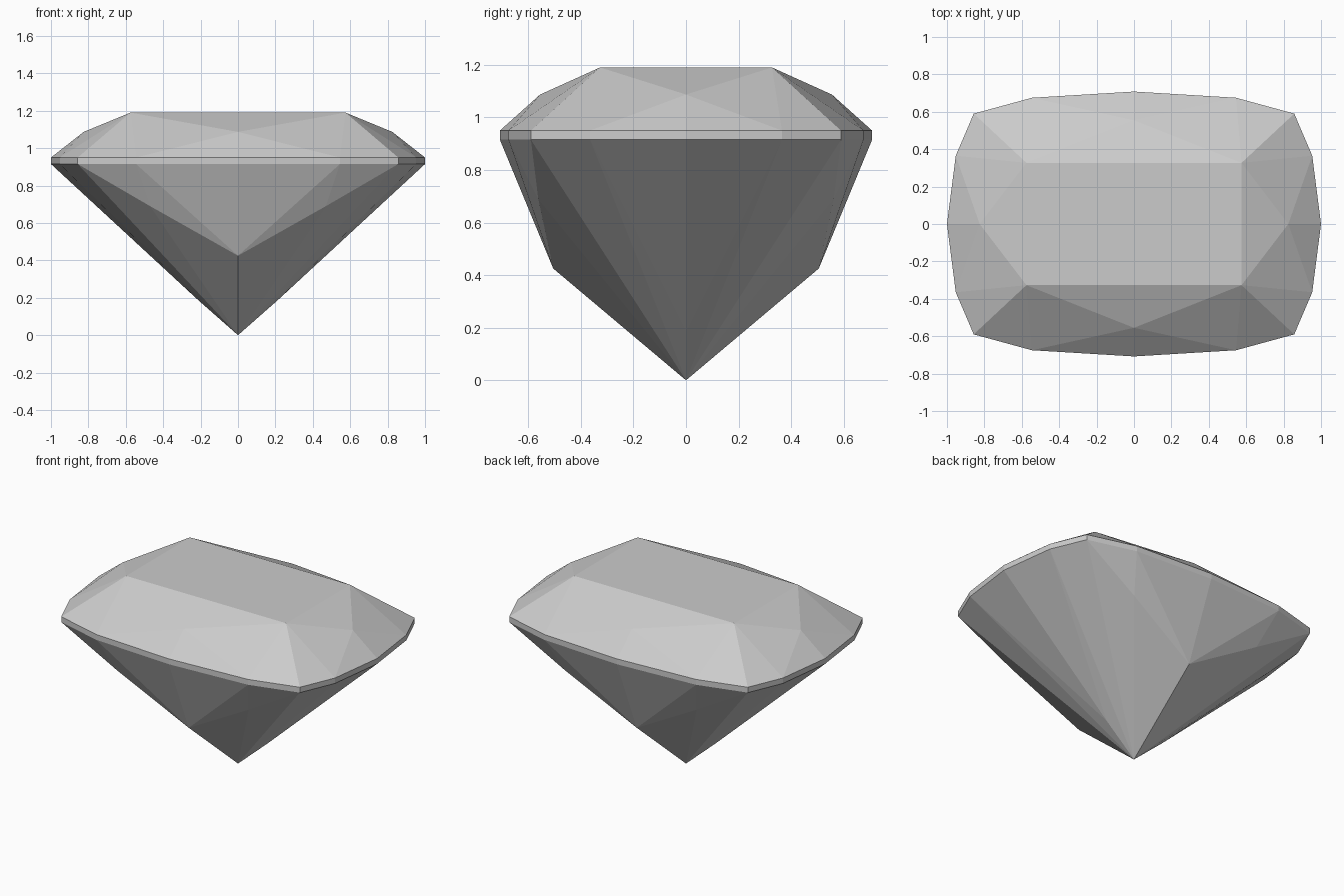
import bpy
import bmesh

cube = bpy.data.objects.get("Cube")
if cube:
    bpy.data.objects.remove(cube, do_unlink=True)

stone = bpy.data.materials.new("stone grey")
stone.use_nodes = True
grey = (0.6, 0.6, 0.6, 1)
stone.diffuse_color = grey
stone.node_tree.nodes["Principled BSDF"].inputs["Base Color"].default_value = grey

GIRDLE_LOW, GIRDLE_TOP = 0.915, 0.95


def mirrored(points):
    """Repeat points of one quarter in all four quarters."""
    return sorted({(sx * x, sy * y, z) for x, y, z in points
                   for sx in (1, -1) for sy in (1, -1)})


def outline(z):
    quarter = [(1, 0), (0.953, 0.365), (0.857, 0.59), (0.545, 0.675), (0, 0.708)]
    return [(x, y, z) for x, y in quarter]


def faceted(name, quarter, open_heights):
    """Convex cut stone section, left open where it meets its neighbour."""
    bm = bmesh.new()
    for p in mirrored(quarter):
        bm.verts.new(p)
    bmesh.ops.convex_hull(bm, input=bm.verts)
    caps = [f for f in bm.faces
            if any(all(abs(v.co.z - h) < 1e-4 for v in f.verts) for h in open_heights)]
    bmesh.ops.delete(bm, geom=caps, context='FACES')
    bmesh.ops.dissolve_limit(bm, angle_limit=0.005, verts=bm.verts, edges=bm.edges)
    mesh = bpy.data.meshes.new(name)
    bm.to_mesh(mesh)
    bm.free()
    mesh.materials.append(stone)
    obj = bpy.data.objects.new(name, mesh)
    bpy.context.collection.objects.link(obj)
    return obj


# Crown: flat table with star facets down to the girdle
table = [(0.575, 0.327, 1.19)]
stars = [(0, 0.555, 1.087), (0.825, 0, 1.087)]
faceted("crown", outline(GIRDLE_TOP) + table + stars, [GIRDLE_TOP])

# Girdle: thin vertical band
faceted("girdle", outline(GIRDLE_LOW) + outline(GIRDLE_TOP), [GIRDLE_LOW, GIRDLE_TOP])

# Pavilion: tapers through two keel points to the culet
culet = [(0, 0, 0)]
keel = [(0, 0.505, 0.425), (0.47, 0.562, 0.69), (0.21, 0, 0.185)]
faceted("pavilion", outline(GIRDLE_LOW) + keel + culet, [GIRDLE_LOW])
